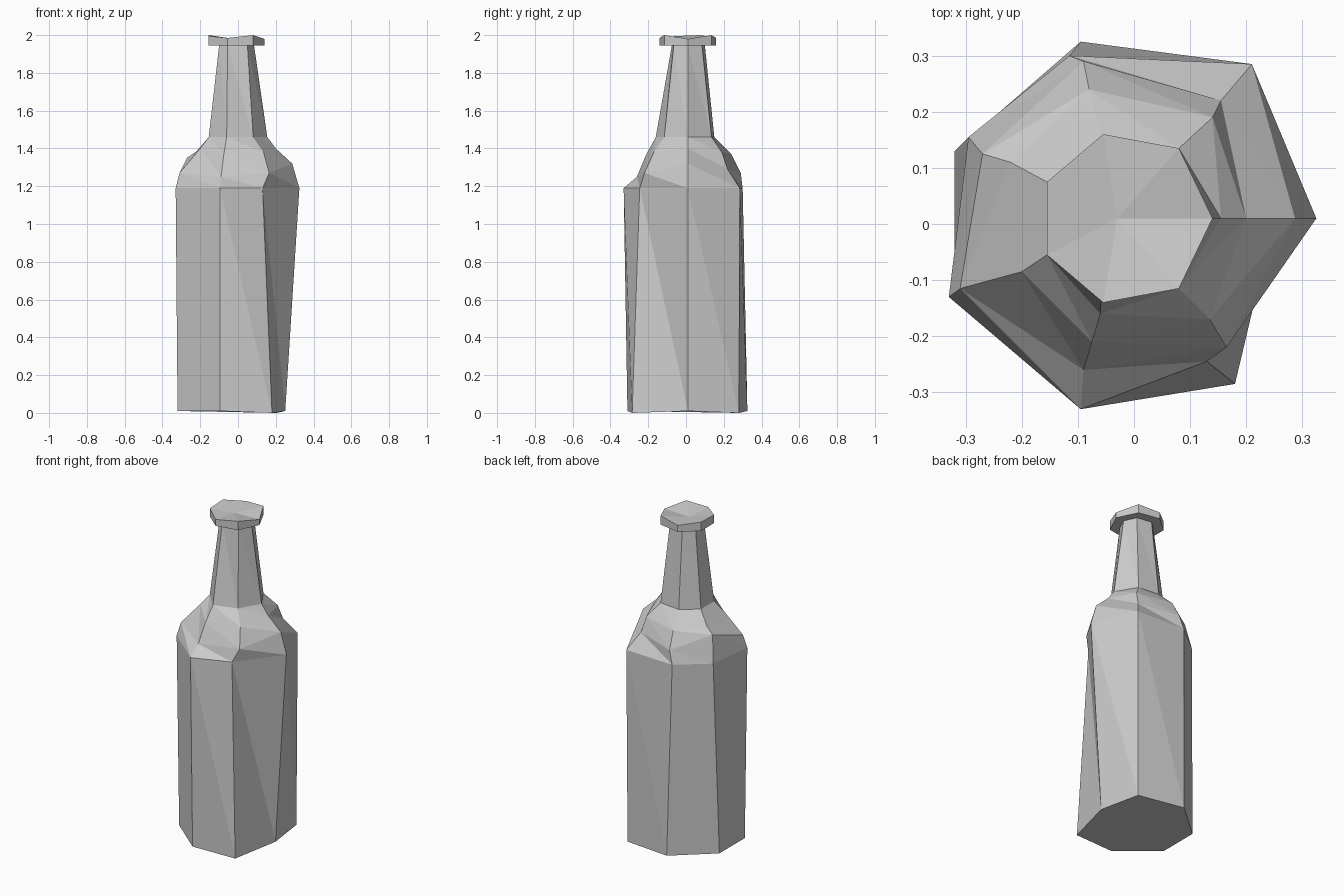
import bpy

if "Cube" in bpy.data.objects:
    bpy.data.objects.remove(bpy.data.objects["Cube"])

# Seven-sided outlines, counter-clockwise from the right-hand corner
BASE = [(.25, .01), (.205, .28), (-.095, .325), (-.32, .13), (-.32, -.12), (-.095, -.31), (.18, -.285)]
BODY_TOP = [(.325, .01), (.21, .285), (-.115, .30), (-.295, .155), (-.33, -.13), (-.095, -.33), (.13, -.245)]
SHOULDER_LOW = [(.287, .01, 1.32), (.155, .22, 1.29), (-.09, .29, 1.27), (-.27, .125, 1.35),
                (-.31, -.115, 1.27), (-.09, -.26, 1.25), (.165, -.22, 1.27)]
SHOULDER_HIGH = [(.2, .01, 1.40), (.14, .19, 1.38), (-.08, .24, 1.37), (-.22, .11, 1.385),
                 (-.2, -.085, 1.40), (-.075, -.21, 1.37), (.135, -.17, 1.38)]
NECK_BASE = [(.155, .01), (.08, .135), (-.055, .15), (-.155, .075), (-.155, -.055), (-.06, -.16), (.08, -.115)]
NECK_TOP = [(.085, .01), (.05, .085), (-.045, .10), (-.10, .05), (-.10, -.035), (-.055, -.075), (.05, -.065)]
LIP = [(.14, .01), (.08, .135), (-.055, .16), (-.155, .075), (-.155, -.055), (-.055, -.14), (.08, -.115)]
LIP_HEIGHTS = [1.98, 2.0, 1.985, 2.0, 1.995, 1.985, 2.0]


def level(points, z):
    return [(x, y, z) for x, y in points]


def loft(name, rings, bottom=False, tip=None):
    """Join matching rings with flat triangles; optionally close the ends."""
    n = len(rings[0])
    verts = [v for ring in rings for v in ring]
    faces = [tuple(reversed(range(n)))] if bottom else []
    for r in range(len(rings) - 1):
        for i in range(n):
            a, b = r * n + i, r * n + (i + 1) % n
            faces += [(a, b, a + n), (b, b + n, a + n)]
    if tip:
        start = len(verts) - n
        verts.append(tip)
        faces += [(start + i, start + (i + 1) % n, len(verts) - 1) for i in range(n)]
    mesh = bpy.data.meshes.new(name)
    mesh.from_pydata(verts, [], faces)
    mesh.update()
    obj = bpy.data.objects.new(name, mesh)
    bpy.context.collection.objects.link(obj)


# Body with its faceted shoulder
neck_base = level(NECK_BASE, 1.46)
base = level(BASE, .01)
base[6], base[1] = (.18, -.285, 0), (.205, .28, 0)
loft("bottle_body", [base, level(BODY_TOP, 1.19), SHOULDER_LOW, SHOULDER_HIGH, neck_base], bottom=True)

# Tapered neck
neck_top = level(NECK_TOP, 1.945)
loft("bottle_neck", [neck_base, neck_top])

# Lip with an uneven, slightly sunken top
lip_top = [(x, y, z) for (x, y), z in zip(LIP, LIP_HEIGHTS)]
loft("bottle_lip", [neck_top, level(LIP, 1.945), lip_top], tip=(-.03, .01, 1.975))
